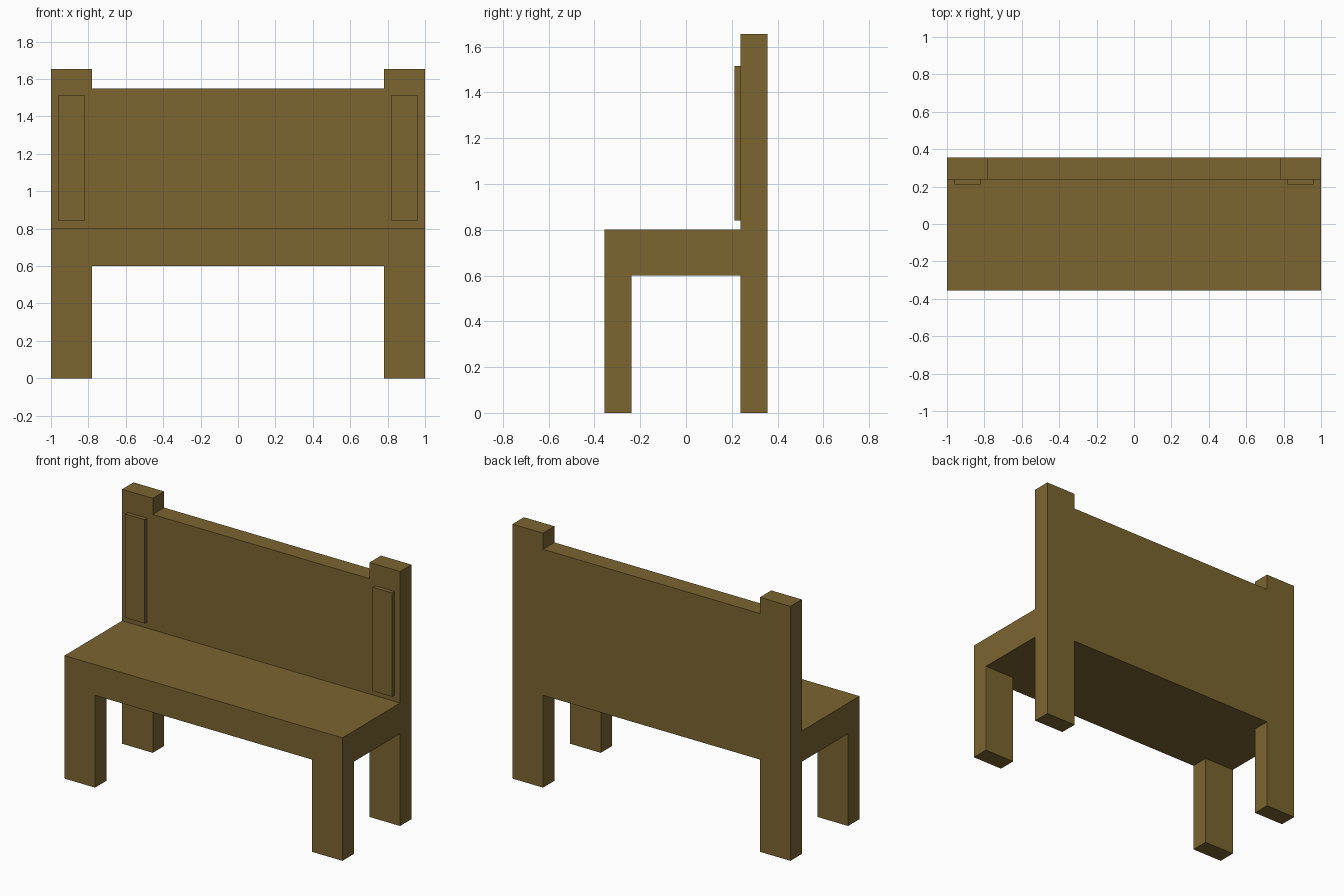
import bpy, bmesh

if "Cube" in bpy.data.objects:
    bpy.data.objects.remove(bpy.data.objects["Cube"])

wood = bpy.data.materials.new("wood")
wood.diffuse_color = (0.2, 0.13, 0.03, 1)
wood.use_nodes = True
wood.node_tree.nodes["Principled BSDF"].inputs["Base Color"].default_value = wood.diffuse_color


def extrude_profile(name, points, y0, y1):
    """Solid made by extruding an (x, z) outline from y0 to y1."""
    bm = bmesh.new()
    face = bm.faces.new([bm.verts.new((x, y0, z)) for x, z in points])
    grown = bmesh.ops.extrude_face_region(bm, geom=[face], use_keep_orig=True)
    for v in grown["geom"]:
        if isinstance(v, bmesh.types.BMVert):
            v.co.y = y1
    bmesh.ops.recalc_face_normals(bm, faces=bm.faces)
    mesh = bpy.data.meshes.new(name)
    bm.to_mesh(mesh)
    bm.free()
    mesh.materials.append(wood)
    obj = bpy.data.objects.new(name, mesh)
    bpy.context.collection.objects.link(obj)
    return obj


def box(name, x0, x1, y0, y1, z0, z1):
    return extrude_profile(name, [(x0, z0), (x1, z0), (x1, z1), (x0, z1)], y0, y1)


W, LEG = 1.0, 0.78      # half width, inner edge of legs and posts
D, IN = 0.355, 0.238    # half depth, inner face of legs and backrest

# Backrest with its posts and rear legs in one outline
half = [(LEG, 0.6), (LEG, 0), (W, 0), (W, 1.655), (LEG, 1.655), (LEG, 1.55)]
extrude_profile("backrest_frame", half + [(-x, z) for x, z in reversed(half)], -IN + 2 * IN, D)

# Seat slab
box("seat", -W, W, -D, IN, 0.6, 0.8)

# Front legs and raised post panels
for side, s in (("left", -1), ("right", 1)):
    box(f"front_leg_{side}", s * LEG, s * W, -D, -IN, 0, 0.6)
    box(f"post_panel_{side}", s * 0.82, s * 0.96, 0.212, IN, 0.84, 1.515)
